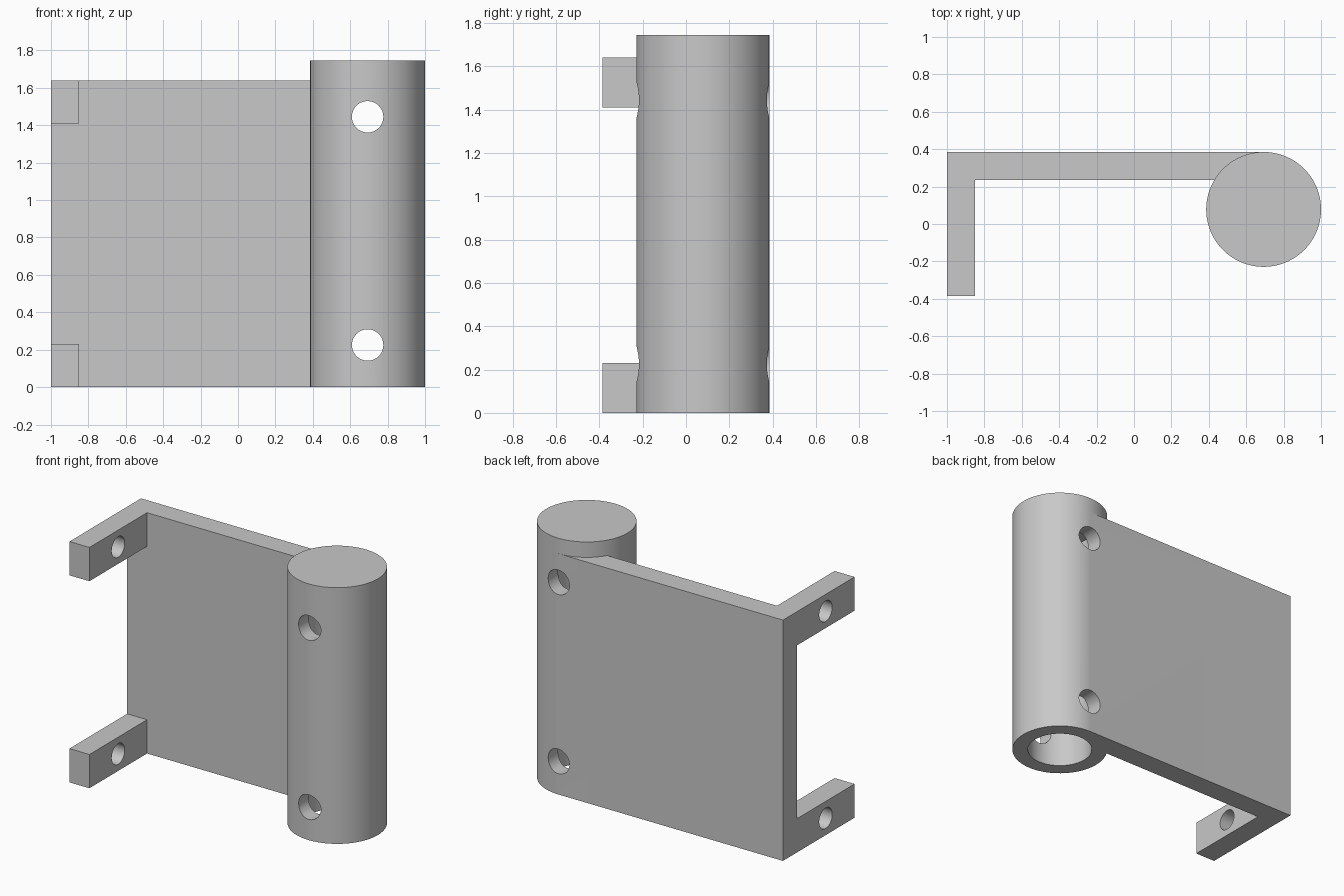
import bpy
from math import radians

cube = bpy.data.objects.get("Cube")
if cube:
    bpy.data.objects.remove(cube, do_unlink=True)

HINGE_X, HINGE_Y, HINGE_R = 0.693, 0.078, 0.307
HEIGHT, PLATE_H, WALL, ARM_H = 1.745, 1.64, 0.15, 0.23
BACK = 0.385

grey = bpy.data.materials.new("plain grey")
grey.use_nodes = True
grey.diffuse_color = (0.58, 0.58, 0.58, 1)
grey.node_tree.nodes["Principled BSDF"].inputs["Base Color"].default_value = grey.diffuse_color


def box(name, low, high):
    mid = [(a + b) / 2 for a, b in zip(low, high)]
    bpy.ops.mesh.primitive_cube_add(size=1, location=mid)
    ob = bpy.context.object
    ob.name = name
    ob.scale = [b - a for a, b in zip(low, high)]
    bpy.ops.object.transform_apply(location=True, rotation=True, scale=True)
    return ob


def rod(name, radius, length, centre, turn=(0, 0, 0), sides=64):
    bpy.ops.mesh.primitive_cylinder_add(vertices=sides, radius=radius, depth=length,
                                        location=centre, rotation=turn)
    ob = bpy.context.object
    ob.name = name
    bpy.ops.object.transform_apply(location=True, rotation=True, scale=True)
    return ob


def combine(target, tool, operation):
    mod = target.modifiers.new(operation.lower(), "BOOLEAN")
    mod.operation, mod.solver, mod.object = operation, "EXACT", tool
    bpy.ops.object.select_all(action="DESELECT")
    bpy.context.view_layer.objects.active = target
    target.select_set(True)
    bpy.ops.object.modifier_apply(modifier=mod.name)
    bpy.data.objects.remove(tool, do_unlink=True)


# Hinge barrel with the back plate running tangent into it
bracket = rod("hinge_bracket", HINGE_R, HEIGHT, (HINGE_X, HINGE_Y, HEIGHT / 2), sides=96)
plate = box("back_plate", (-1, BACK - WALL, 0), (HINGE_X, BACK, PLATE_H))
combine(bracket, plate, "UNION")

# Two side arms reaching forward, each with a cross hole
for z in (0, PLATE_H - ARM_H):
    arm = box("side_arm", (-1, -BACK, z), (-1 + WALL, BACK - WALL / 2, z + ARM_H))
    combine(bracket, arm, "UNION")
    hole = rod("arm_hole", 0.07, 0.4, (-1 + WALL / 2, -0.075, z + ARM_H / 2),
               (0, radians(90), 0), 48)
    combine(bracket, hole, "DIFFERENCE")

# Blind bore, open at the bottom
bore = rod("bore", 0.207, PLATE_H + 0.1, (HINGE_X, HINGE_Y, (PLATE_H - 0.1) / 2))
combine(bracket, bore, "DIFFERENCE")

# Pin holes running front to back through the barrel
for z in (0.225, 1.445):
    hole = rod("pin_hole", 0.084, 1, (HINGE_X, HINGE_Y, z), (radians(90), 0, 0), 48)
    combine(bracket, hole, "DIFFERENCE")

bracket.data.materials.clear()
bracket.data.materials.append(grey)
bpy.ops.object.shade_smooth_by_angle(angle=radians(30))
